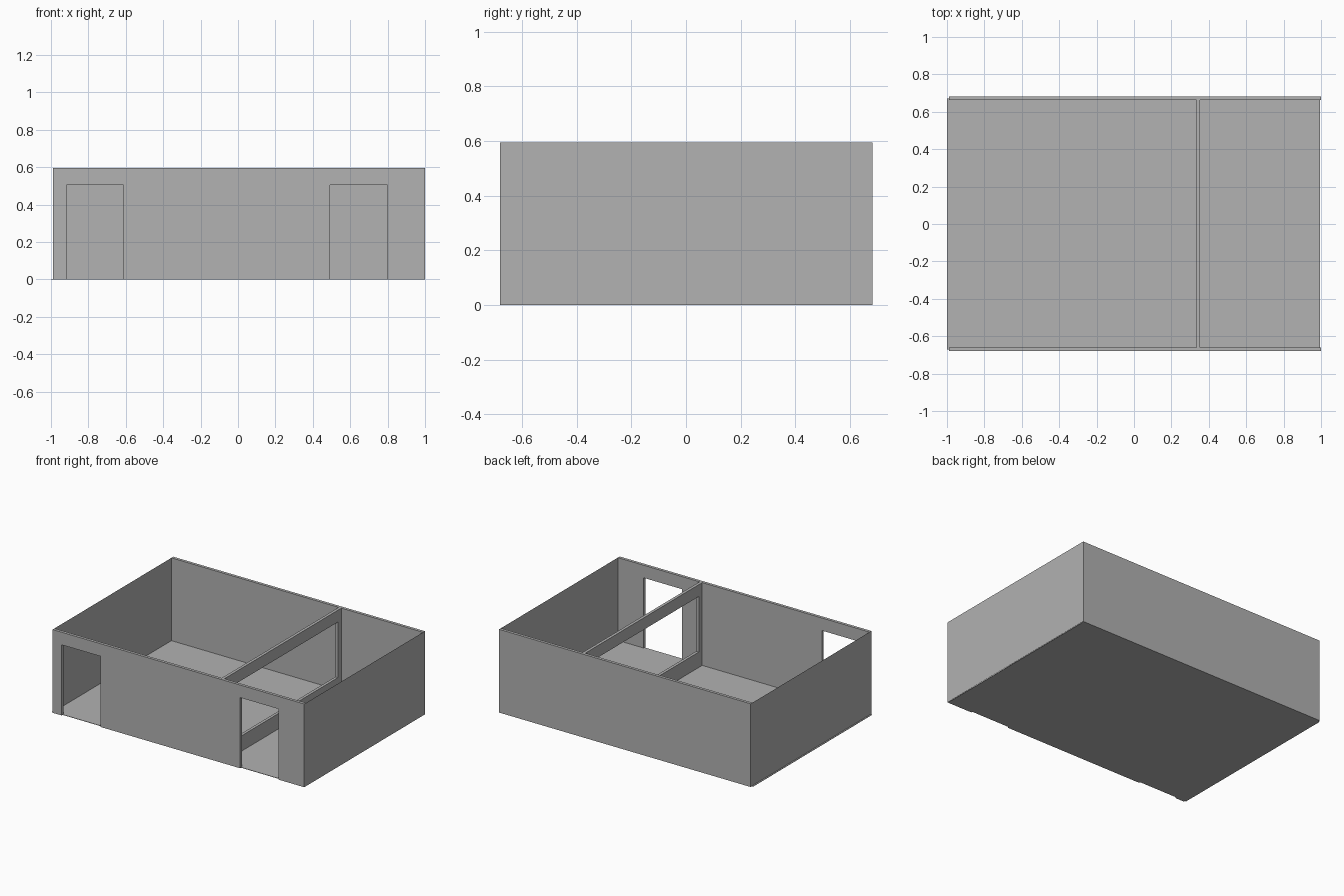
import bpy
import bmesh

cube = bpy.data.objects.get("Cube")
if cube:
    bpy.data.objects.remove(cube, do_unlink=True)

HEIGHT = 0.595
DOOR_TOP = 0.505
FRONT, BACK = -0.68, 0.683
LEFT_END, RIGHT_END = -0.99, 1.0
THICK = 0.021

# One plain grey for the whole building
grey = bpy.data.materials.new("plain grey")
grey.use_nodes = True
colour = (0.445, 0.445, 0.445, 1)
grey.diffuse_color = colour
grey.node_tree.nodes["Principled BSDF"].inputs["Base Color"].default_value = colour


def finish(name, bm):
    mesh = bpy.data.meshes.new(name)
    bm.to_mesh(mesh)
    bm.free()
    mesh.materials.append(grey)
    obj = bpy.data.objects.new(name, mesh)
    bpy.context.collection.objects.link(obj)
    return obj


def slab(name, outline, direction):
    """Extrude a flat outline into a solid, or leave it a sheet if direction is None."""
    bm = bmesh.new()
    face = bm.faces.new([bm.verts.new(p) for p in outline])
    if direction:
        result = bmesh.ops.extrude_face_region(bm, geom=[face], use_keep_orig=True)
        moved = [v for v in result["geom"] if isinstance(v, bmesh.types.BMVert)]
        bmesh.ops.translate(bm, verts=moved, vec=direction)
    bmesh.ops.recalc_face_normals(bm, faces=bm.faces)
    return finish(name, bm)


# Front wall: one profile that steps up around each doorway
profile = [(LEFT_END, 0)]
for start, end in ((-0.918, -0.613), (0.492, 0.798)):
    profile += [(start, 0), (start, DOOR_TOP), (end, DOOR_TOP), (end, 0)]
profile += [(RIGHT_END, 0), (RIGHT_END, HEIGHT), (LEFT_END, HEIGHT)]
slab("front_wall", [(x, FRONT, z) for x, z in profile], (0, THICK, 0))

# Back wall
profile = [(LEFT_END, 0), (RIGHT_END, 0), (RIGHT_END, HEIGHT), (LEFT_END, HEIGHT)]
slab("back_wall", [(x, BACK, z) for x, z in profile], (0, -THICK, 0))

# Thin side walls
for name, x in (("right_side_wall", LEFT_END), ("left_side_wall", RIGHT_END)):
    slab(name, [(x, FRONT, 0), (x, BACK, 0), (x, BACK, HEIGHT), (x, FRONT, HEIGHT)], None)

# Floor, reaching slightly past one side wall
y = 0.67
slab("floor", [(-1, -y, 0), (0.995, -y, 0), (0.995, y, 0), (-1, y, 0)], (0, 0, 0.003))

# Partition with one wide opening, built as a ring of four quads and given thickness
bm = bmesh.new()


def ring(y0, y1, z0, z1):
    return [bm.verts.new((0.333, y, z))
            for y, z in ((y0, z0), (y1, z0), (y1, z1), (y0, z1))]


outer = ring(FRONT + THICK, BACK - THICK, 0, HEIGHT)
inner = ring(-0.62, 0.623, 0.113, 0.51)
for i in range(4):
    j = (i + 1) % 4
    bm.faces.new((outer[i], outer[j], inner[j], inner[i]))
result = bmesh.ops.extrude_face_region(bm, geom=bm.faces[:], use_keep_orig=True)
moved = [v for v in result["geom"] if isinstance(v, bmesh.types.BMVert)]
bmesh.ops.translate(bm, verts=moved, vec=(THICK, 0, 0))
bmesh.ops.recalc_face_normals(bm, faces=bm.faces)
finish("partition_wall", bm)
